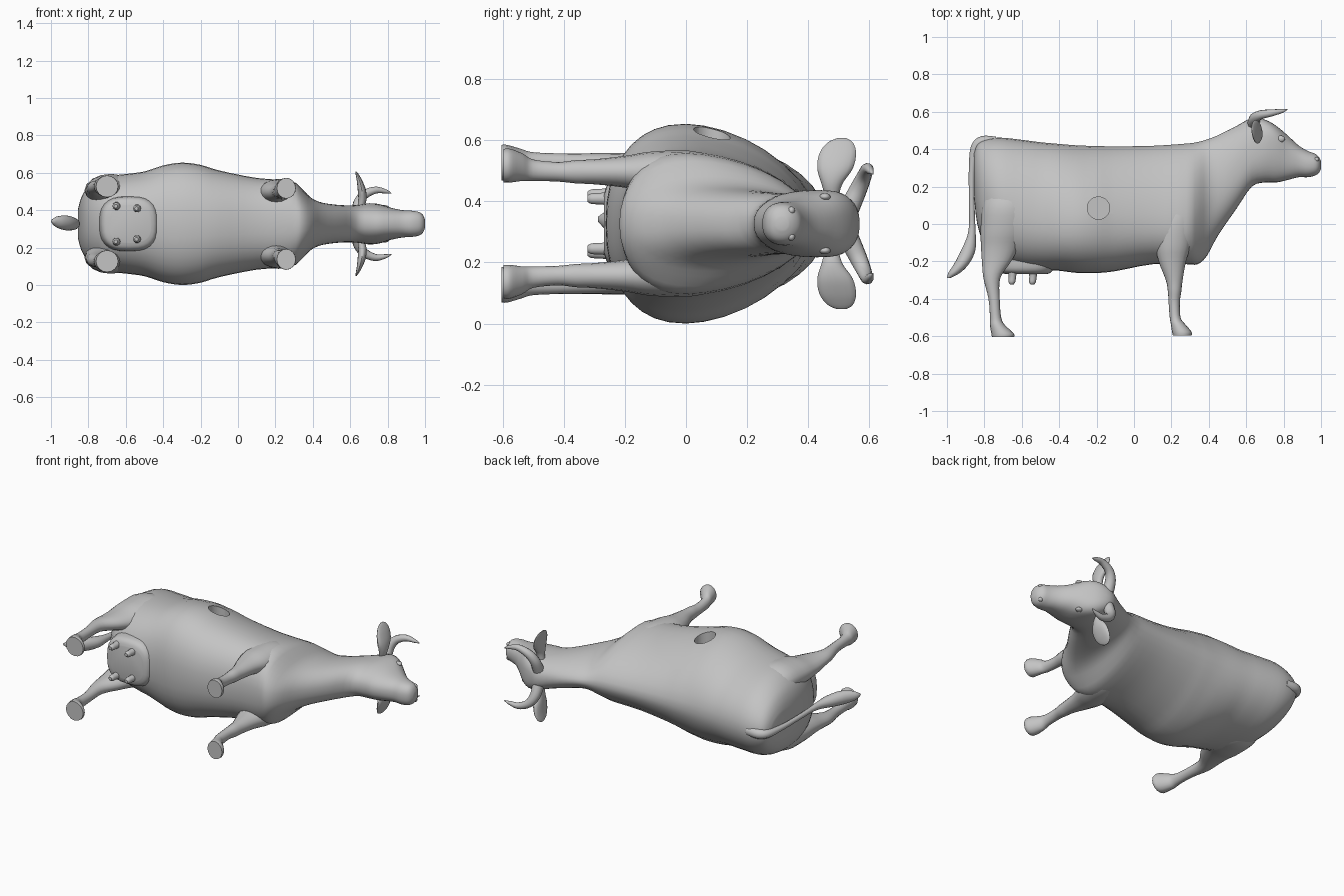
import bpy, bmesh, math
from mathutils import Vector

if "Cube" in bpy.data.objects:
    bpy.data.objects.remove(bpy.data.objects["Cube"], do_unlink=True)

MID = 0.327          # height of the animal's plane of symmetry (it lies on its side)
grey = bpy.data.materials.new("plain grey")
grey.diffuse_color = (0.55, 0.55, 0.55, 1)
grey.use_nodes = True
grey.node_tree.nodes["Principled BSDF"].inputs["Base Color"].default_value = (0.55, 0.55, 0.55, 1)


def shade(ob):
    bpy.ops.object.select_all(action='DESELECT')
    ob.select_set(True)
    bpy.context.view_layer.objects.active = ob
    bpy.ops.object.shade_smooth_by_angle(angle=math.radians(50))


def finish(name, mesh):
    mesh.materials.clear()
    mesh.materials.append(grey)
    ob = bpy.data.objects.new(name, mesh)
    bpy.context.collection.objects.link(ob)
    shade(ob)
    return ob


def smooth_rows(rows, steps):
    """Catmull-Rom interpolation through rows of numbers."""
    out = []
    for i in range(len(rows) - 1):
        p = [rows[max(0, min(len(rows) - 1, i + k))] for k in (-1, 0, 1, 2)]
        for s in range(steps):
            t = s / steps
            out.append([0.5 * (2 * b + (c - a) * t + (2 * a - 5 * b + 4 * c - d) * t * t
                               + (3 * b - a - 3 * c + d) * t ** 3) for a, b, c, d in zip(*p)])
    return out + [list(rows[-1])]


def loft(name, rings):
    """Skin a list of closed rings of points and cap both ends."""
    bm = bmesh.new()
    vs = [[bm.verts.new(p) for p in r] for r in rings]
    n = len(vs[0])
    for a, b in zip(vs, vs[1:]):
        for i in range(n):
            bm.faces.new((a[i], a[(i + 1) % n], b[(i + 1) % n], b[i]))
    bm.faces.new(vs[0])
    bm.faces.new(vs[-1])
    bmesh.ops.recalc_face_normals(bm, faces=bm.faces)
    me = bpy.data.meshes.new(name)
    bm.to_mesh(me)
    bm.free()
    return finish(name, me)


def power(t, e):
    return math.copysign(abs(t) ** e, t)


def limb(name, rows, side, u, v, n=16, square=2):
    """Rows of (x, y, side offset, radius along u, radius along v)."""
    u, v = Vector(u), Vector(v)
    rings = []
    for x, y, z, a, b in smooth_rows(rows, 4):
        c = Vector((x, y, MID + side * z))
        rings.append([c + u * a * power(math.cos(k * math.tau / n), 2 / square)
                      + v * b * power(math.sin(k * math.tau / n), 2 / square) for k in range(n)])
    return loft(name, rings)


def tube(name, rows, side=1):
    """Tapered round tube through rows of (x, y, side offset, radius)."""
    cu = bpy.data.curves.new(name, 'CURVE')
    cu.dimensions = '3D'
    cu.bevel_depth = 1
    cu.bevel_resolution = 3
    cu.use_fill_caps = True
    pts = smooth_rows(rows, 5)
    sp = cu.splines.new('POLY')
    sp.points.add(len(pts) - 1)
    for p, (x, y, z, r) in zip(sp.points, pts):
        p.co = (x, y, MID + side * z, 1)
        p.radius = max(r, 0.001)
    tmp = bpy.data.objects.new(name + "_path", cu)
    bpy.context.collection.objects.link(tmp)
    bpy.context.view_layer.update()
    me = bpy.data.meshes.new_from_object(tmp.evaluated_get(bpy.context.evaluated_depsgraph_get()))
    bpy.data.objects.remove(tmp, do_unlink=True)
    return finish(name, me)


def ball(name, loc, scale):
    bm = bmesh.new()
    bmesh.ops.create_uvsphere(bm, u_segments=20, v_segments=12, radius=1)
    for p in bm.verts:
        p.co = Vector(loc) + Vector([c * s for c, s in zip(p.co, scale)])
    me = bpy.data.meshes.new(name)
    bm.to_mesh(me)
    bm.free()
    return finish(name, me)


# Trunk, neck and head: x, back, underside, widest level, half width
trunk = [
    (-.855, .38, .14, .27, .08), (-.838, .425, .0, .2, .14), (-.80, .45, -.11, .15, .2),
    (-.72, .462, -.2, .1, .25), (-.6, .45, -.235, .05, .266), (-.5, .437, -.245, .02, .28),
    (-.4, .428, -.25, 0, .312), (-.3, .42, -.262, 0, .327), (-.2, .417, -.262, 0, .315),
    (-.1, .415, -.252, 0, .285), (.1, .418, -.215, 0, .245), (.28, .43, -.215, 0, .23),
    (.34, .438, -.215, .05, .19), (.39, .452, -.17, .1, .14), (.45, .475, -.06, .15, .113),
    (.55, .525, .085, .28, .1), (.63, .567, .2, .38, .1), (.7, .558, .222, .43, .11),
    (.76, .525, .222, .43, .104), (.82, .475, .235, .37, .085), (.88, .42, .25, .34, .073),
    (.93, .39, .25, .32, .07), (.97, .375, .26, .315, .062), (.99, .355, .275, .315, .045),
    (1.0, .335, .295, .315, .02)]
rings = []
for x, top, low, mid, hw in smooth_rows(trunk, 3):
    # The back is a narrow ridge, fuller at the hips and squarest at the forehead
    fullness = (1.73 + .27 * min(max((-.25 - x) / .3, 0), 1)
                + .4 * min(max((x - .4) / .15, 0), 1) + .8 * math.exp(-((x - .71) / .1) ** 2))
    ring = []
    for k in range(36):
        c, s = math.cos(k * math.tau / 36), math.sin(k * math.tau / 36)
        e, h = (2 / fullness, top - mid) if s >= 0 else (2 / 2.3, mid - low)
        ring.append((x, mid + power(s, e) * h, MID + power(c, e) * hw))
    rings.append(ring)
body = loft("body", rings)

# Round hole in the upper flank
bm = bmesh.new()
bmesh.ops.create_cone(bm, cap_ends=True, segments=32, radius1=.06, radius2=.06, depth=.5)
bmesh.ops.translate(bm, vec=(-.19, .085, .6), verts=bm.verts)
me = bpy.data.meshes.new("hole_cutter")
bm.to_mesh(me)
bm.free()
cutter = finish("hole_cutter", me)
cutter.hide_render = True
mod = body.modifiers.new("hole", 'BOOLEAN')
mod.operation = 'DIFFERENCE'
mod.solver = 'EXACT'
mod.object = cutter
bpy.context.view_layer.objects.active = body
bpy.ops.object.modifier_apply(modifier="hole")
bpy.data.objects.remove(cutter, do_unlink=True)
shade(body)

X, Y, Z = (1, 0, 0), (0, 1, 0), (0, 0, 1)
front_leg = [
    (.25, .24, .12, .05, .04), (.225, .05, .155, .105, .078), (.21, -.1, .167, .098, .07),
    (.205, -.2, .17, .073, .052), (.215, -.3, .17, .045, .041), (.217, -.36, .17, .036, .038),
    (.215, -.42, .17, .03, .032), (.22, -.5, .175, .029, .035), (.235, -.535, .185, .038, .045),
    (.255, -.575, .19, .052, .055), (.258, -.597, .19, .05, .055)]
hind_leg = [
    (-.67, .27, .12, .08, .05), (-.675, .12, .175, .13, .085), (-.69, -.02, .18, .13, .08),
    (-.715, -.12, .18, .103, .06), (-.735, -.2, .187, .078, .045), (-.76, -.29, .195, .045, .036),
    (-.748, -.4, .2, .03, .03), (-.74, -.5, .2, .03, .034), (-.73, -.54, .2, .04, .045),
    (-.703, -.585, .2, .06, .058), (-.70, -.605, .2, .059, .058)]
ear = [
    (.655, .478, .08, .018, .02), (.665, .478, .13, .022, .034), (.662, .488, .18, .022, .058),
    (.65, .497, .23, .015, .06), (.637, .505, .265, .008, .042), (.63, .51, .28, .003, .015)]
horn = [(.64, .535, .05, .034), (.645, .563, .11, .03), (.675, .583, .155, .025),
        (.735, .594, .18, .019), (.79, .604, .173, .011), (.82, .612, .163, .002)]

for side, tag in ((1, "upper"), (-1, "lower")):
    limb(tag + "_front_leg", front_leg, side, X, Z)
    limb(tag + "_hind_leg", hind_leg, side, X, Z)
    limb(tag + "_ear", ear, side, X, Y)
    tube(tag + "_horn", horn, side)
    # Face details
    ball(tag + "_eye", (.785, .455, MID + side * .088), (.022, .018, .012))
    ball(tag + "_nostril", (.975, .345, MID + side * .043), (.015, .012, .013))
    # Teats
    for x, z, end in ((-.65, .095, "rear"), (-.54, .082, "fore")):
        tube(f"{tag}_{end}_teat", [(x, -.24, z, .024), (x, -.28, z, .02),
                                   (x - .003, -.31, z, .018), (x - .003, -.323, z, .01)], side)

# Udder: a broad flat-bottomed block that runs on into the belly
limb("udder", [(-.58, -.03, 0, .15, .12), (-.58, -.13, 0, .165, .145), (-.58, -.22, 0, .155, .145),
               (-.58, -.255, 0, .14, .13), (-.575, -.268, 0, .11, .1)], 1, X, Z, n=28, square=2.8)

# Tail and tuft
tube("tail", [(-.74, .437, 0, .03), (-.81, .44, 0, .03), (-.85, .405, 0, .024),
              (-.866, .3, 0, .017), (-.868, .15, 0, .015), (-.865, 0, 0, .016)])
limb("tail_tuft", [(-.865, .02, 0, .015, .015), (-.868, -.06, 0, .022, .022),
                   (-.886, -.14, .0, .038, .034), (-.92, -.21, .005, .04, .04),
                   (-.96, -.26, .01, .032, .03), (-.99, -.288, .015, .01, .008)], 1, X, Z)
